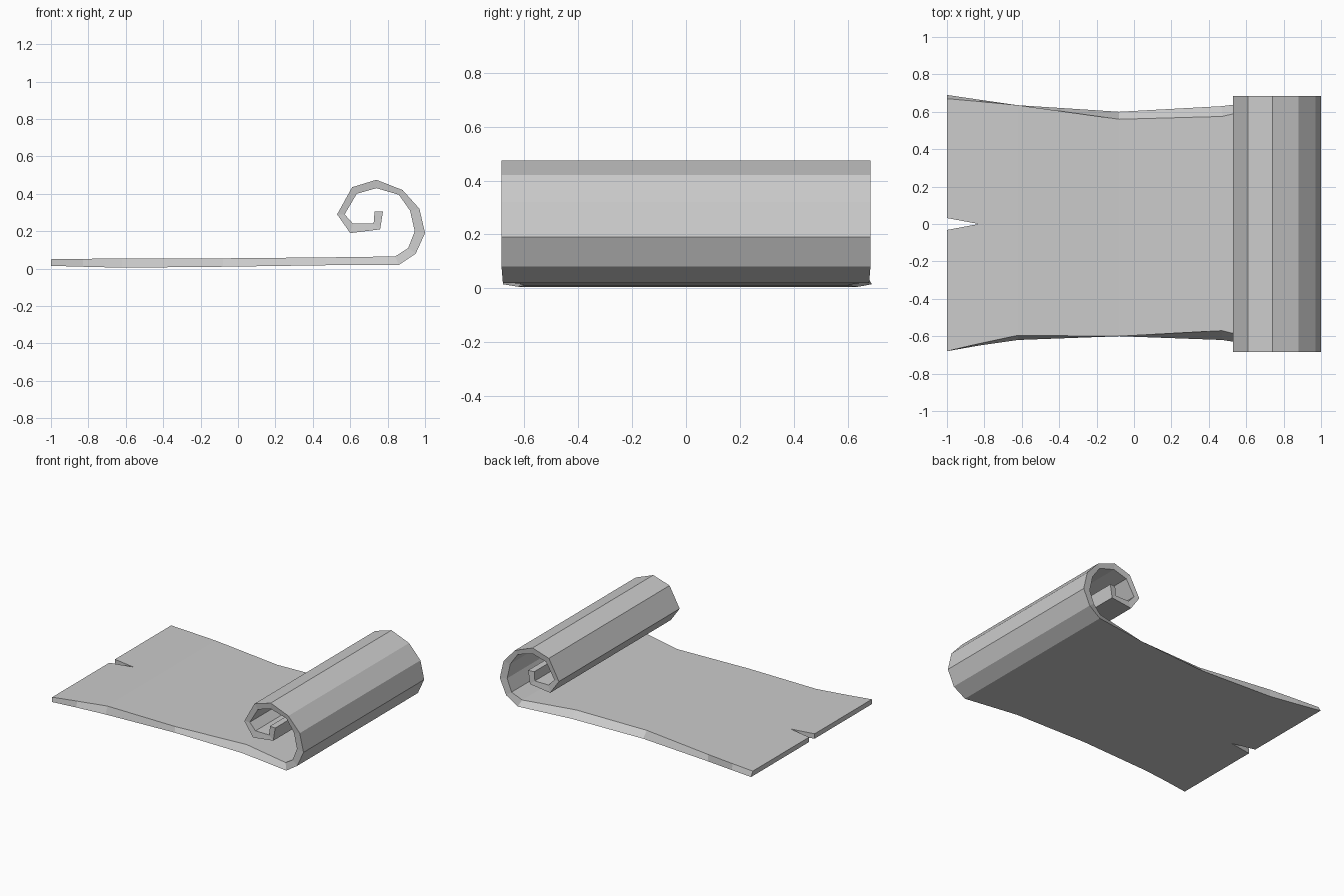
import bpy
import bmesh

default_cube = bpy.data.objects.get("Cube")
if default_cube:
    bpy.data.objects.remove(default_cube, do_unlink=True)


def make_material(name, color):
    material = bpy.data.materials.new(name)
    material.use_nodes = True
    material.diffuse_color = color
    shader = material.node_tree.nodes["Principled BSDF"]
    shader.inputs["Base Color"].default_value = color
    return material


# Side profile of the sheet, from the torn end to the tip of the curl (x, z)
OUTER_FACE = [(-1, .015), (-.83, .01), (-.62, .005), (-.08, .01), (.47, .018),
              (.86, .02), (.95, .08), (1, .19), (.97, .32), (.88, .42),
              (.74, .475), (.61, .435), (.53, .29), (.6, .19), (.76, .21),
              (.775, .305)]
INNER_FACE = [(-1, .05), (-.83, .052), (-.62, .055), (-.08, .055), (.47, .06),
              (.84, .065), (.91, .11), (.945, .2), (.92, .31), (.86, .395),
              (.74, .43), (.635, .4), (.57, .29), (.615, .24), (.725, .24),
              (.73, .305)]

# Wavy side edges of the flat part: (outer, inner) distance from the middle
FLAT_EDGES = {
    1: [(.69, .67), (.665, .655), (.635, .635), (.6, .56), (.63, .575), (.68, .66)],
    -1: [(.68, .68), (.65, .64), (.62, .595), (.6, .6), (.62, .57), (.68, .66)],
}
ROLL_EDGES = (.685, .68)
NOTCH = .032


def add_half(bm, side):
    """One half of the sheet, closed on its outer edge and along the notch."""
    edges = FLAT_EDGES[side]
    sections = []
    for i, (outer, inner) in enumerate(zip(OUTER_FACE, INNER_FACE)):
        wide_out, wide_in = edges[i] if i < len(edges) else ROLL_EDGES
        middle = NOTCH if i == 0 else 0
        corners = [(outer, middle), (outer, wide_out),
                   (inner, wide_in), (inner, middle)]
        sections.append([bm.verts.new((p[0], side * y, p[1]))
                         for p, y in corners])
    for i, (a, b) in enumerate(zip(sections, sections[1:])):
        for k in range(4):
            # The middle wall exists only inside the notch
            if k < 3 or i == 0:
                n = (k + 1) % 4
                bm.faces.new((a[k], a[n], b[n], b[k]))
    bm.faces.new(sections[0])
    bm.faces.new(sections[-1])


# Parchment sheet with a curled end and a torn notch
bm = bmesh.new()
for side in (-1, 1):
    add_half(bm, side)
bmesh.ops.remove_doubles(bm, verts=bm.verts, dist=.0005)
bmesh.ops.recalc_face_normals(bm, faces=bm.faces)
mesh = bpy.data.meshes.new("scroll_sheet")
bm.to_mesh(mesh)
bm.free()
mesh.materials.append(make_material("light grey", (.6, .6, .6, 1)))
scroll = bpy.data.objects.new("scroll_sheet", mesh)
bpy.context.collection.objects.link(scroll)
